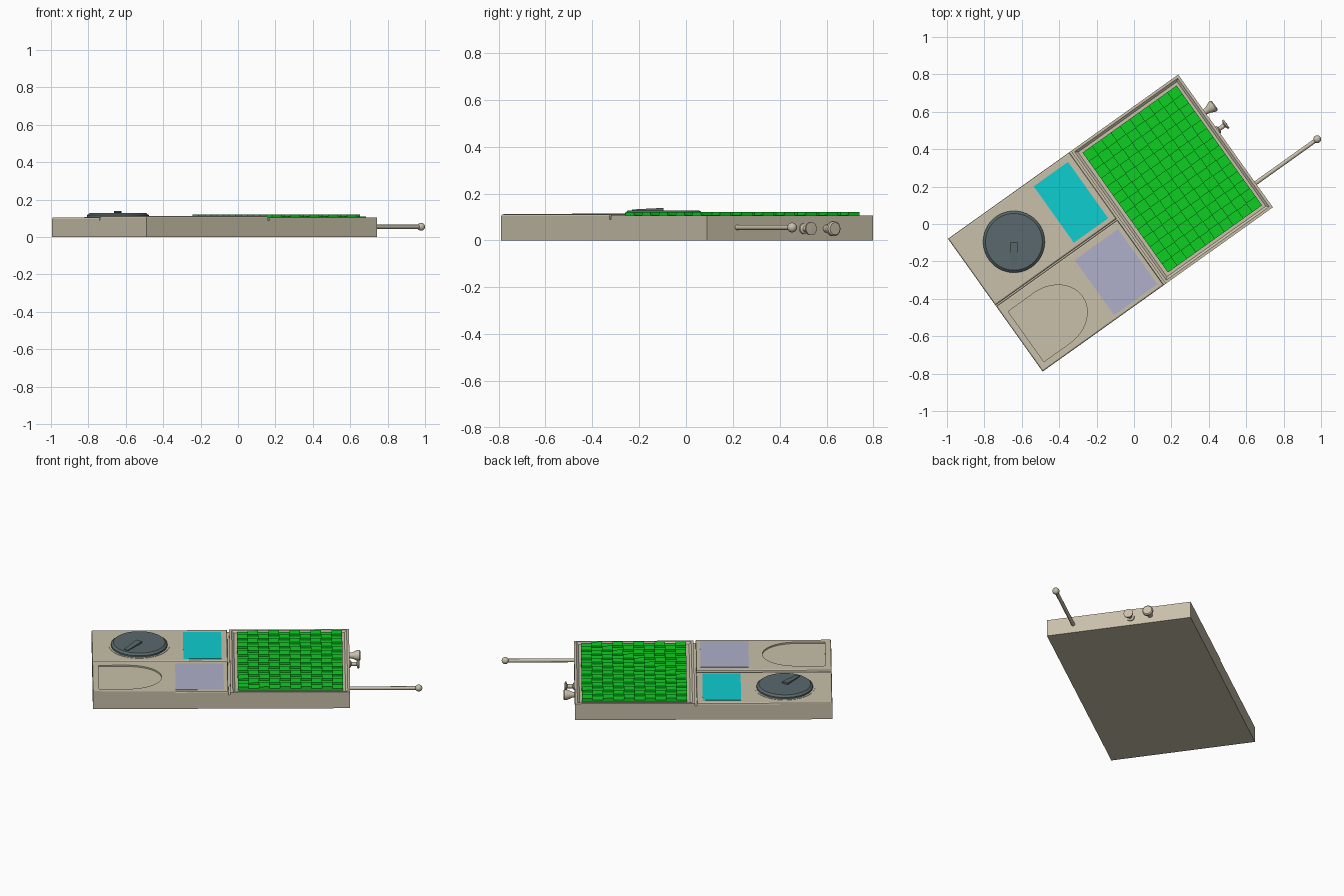
import bpy, bmesh, math
from mathutils import Matrix, Vector

cube = bpy.data.objects.get("Cube")
if cube:
    bpy.data.objects.remove(cube, do_unlink=True)

# The device lies turned on the ground; parts are built in its own frame
ANGLE = math.radians(35.5)
PLACE = Matrix.Translation((-0.126, 0.005, 0)) @ Matrix.Rotation(ANGLE, 4, 'Z')


def material(name, rgb):
    m = bpy.data.materials.new(name)
    m.use_nodes = True
    m.diffuse_color = (*rgb, 1)
    m.node_tree.nodes["Principled BSDF"].inputs["Base Color"].default_value = (*rgb, 1)
    return m


BEIGE = material("beige casing", (0.58, 0.525, 0.40))
GREEN = material("bright green", (0.004, 0.61, 0.016))
CYAN = material("cyan", (0.004, 0.61, 0.63))
LILAC = material("pale lilac", (0.43, 0.43, 0.59))
SLATE = material("dark slate", (0.10, 0.14, 0.15))


def finish(name, bm, mat, smooth=False):
    bmesh.ops.recalc_face_normals(bm, faces=bm.faces)
    mesh = bpy.data.meshes.new(name)
    bm.to_mesh(mesh)
    bm.free()
    mesh.materials.append(mat)
    obj = bpy.data.objects.new(name, mesh)
    bpy.context.collection.objects.link(obj)
    obj.matrix_world = PLACE
    bpy.ops.object.select_all(action='DESELECT')
    obj.select_set(True)
    bpy.context.view_layer.objects.active = obj
    if smooth:
        bpy.ops.object.shade_smooth_by_angle(angle=math.radians(35))
    return obj


def add_box(bm, u, v, z):
    size = Vector((u[1] - u[0], v[1] - v[0], z[1] - z[0]))
    mid = Vector((sum(u), sum(v), sum(z))) / 2
    mat = Matrix.Translation(mid) @ Matrix.Diagonal((*size, 1))
    return bmesh.ops.create_cube(bm, size=1, matrix=mat)["verts"]


def box(name, u, v, z, mat, bevel=0):
    bm = bmesh.new()
    add_box(bm, u, v, z)
    if bevel:
        rim = [e for e in bm.edges if all(w.co.z > z[1] - 1e-4 for w in e.verts)]
        bmesh.ops.bevel(bm, geom=rim, offset=bevel, segments=2, profile=0.5, affect='EDGES')
    return finish(name, bm, mat)


def lathe(name, profile, origin, mat, axis='Z', steps=32):
    """Spin (radius, height) points about the vertical or long axis."""
    bm = bmesh.new()
    verts = [bm.verts.new((r, 0, h)) for r, h in profile]
    edges = [bm.edges.new(p) for p in zip(verts, verts[1:])]
    bmesh.ops.spin(bm, geom=verts + edges, cent=(0, 0, 0), axis=(0, 0, 1),
                   angle=2 * math.pi, steps=steps)
    bmesh.ops.remove_doubles(bm, verts=bm.verts, dist=1e-5)
    turn = Matrix.Rotation(math.pi / 2, 4, 'Y') if axis == 'X' else Matrix()
    bm.transform(Matrix.Translation(origin) @ turn)
    return finish(name, bm, mat, True)


def prism(name, outline, z, mat):
    bm = bmesh.new()
    face = bm.faces.new([bm.verts.new((x, y, z[0])) for x, y in outline])
    top = bmesh.ops.extrude_face_region(bm, geom=[face])["geom"]
    for w in top:
        if isinstance(w, bmesh.types.BMVert):
            w.co.z = z[1]
    return finish(name, bm, mat)


# Casing and the two left-hand covers
L, W, SEAM = 0.756, 0.436, 0.09
box("casing", (-L, L), (-W, W), (0, SEAM), BEIGE)
box("dial_cover", (-L, 0.04), (0.0, W), (SEAM, 0.106), BEIGE, 0.008)
pad_cover = box("pad_cover", (-L, 0.04), (-W, -0.008), (SEAM, 0.112), BEIGE, 0.008)

# Rounded thumb recess cut into the pad cover
arc = [(-0.55 + 0.2 * math.cos(t), -0.232 + 0.165 * math.sin(t))
       for t in (math.pi * (i / 24 - 0.5) for i in range(25))]
cutter = prism("recess_cutter", [(-0.72, -0.397)] + arc + [(-0.72, -0.067)], (0.103, 0.2), BEIGE)
cutter.hide_render = True
cut = pad_cover.modifiers.new("thumb_recess", 'BOOLEAN')
cut.operation, cut.solver, cut.object = 'DIFFERENCE', 'EXACT', cutter
bpy.context.view_layer.objects.active = pad_cover
bpy.ops.object.modifier_apply(modifier=cut.name)
bpy.data.objects.remove(cutter, do_unlink=True)

# Keyboard frame: a tray with a sloping rim
bm = bmesh.new()
add_box(bm, (0.052, L), (-W, W), (SEAM, 0.106))
top = max(bm.faces, key=lambda f: f.calc_center_median().z)
bmesh.ops.inset_individual(bm, faces=[top], thickness=0.02, depth=0)
bmesh.ops.inset_individual(bm, faces=[top], thickness=0.018, depth=-0.01)
finish("keyboard_frame", bm, BEIGE)

# Keyboard: slab with a chequer of raised keys
U0, U1, V = 0.097, 0.715, 0.393
COLS, ROWS = 10, 14
box("keyboard_slab", (U0, U1), (-V, V), (SEAM, 0.109), GREEN)
du, dv = (U1 - U0) / COLS, 2 * V / ROWS
bm = bmesh.new()
for c in range(COLS):
    for r in range(ROWS):
        if (c + r) % 2 == 0:
            u, v = U0 + c * du, -V + r * dv
            add_box(bm, (u, u + du), (v, v + dv), (0.108, 0.121))
finish("keys", bm, GREEN)

# Screens
box("cyan_screen", (-0.22, 0.005), (0.028, 0.398), (0.104, 0.108), CYAN)
box("lilac_screen", (-0.27, 0.014), (-0.412, -0.05), (0.110, 0.114), LILAC)

# Dial with its collar and pointer
DIAL = (-0.478, 0.218, 0)
lathe("dial_collar", [(0.166, 0.1), (0.166, 0.108), (0.178, 0.108), (0.178, 0.1)],
      DIAL, BEIGE, steps=48)
lathe("dial", [(0.165, 0.1), (0.165, 0.117), (0.152, 0.128), (0, 0.128)], DIAL, SLATE, steps=48)
bm = bmesh.new()
for w in add_box(bm, (-0.02, 0.02), (-0.135, 0), (0.12, 0.139)):
    if w.co.y < -0.1:
        w.co.x *= 0.7
        if w.co.z > 0.13:
            w.co.z = 0.132
bm.transform(Matrix.Translation(DIAL) @ Matrix.Rotation(-ANGLE, 4, 'Z'))
finish("dial_pointer", bm, SLATE)

# Antenna and end knobs
lathe("antenna_rod", [(0, 0), (0.011, 0), (0.011, 0.4), (0, 0.4)], (0.75, -0.277, 0.055),
      BEIGE, 'X', 16)
ball = [(0.021 * math.sin(math.pi * i / 12), -0.021 * math.cos(math.pi * i / 12)) for i in range(13)]
lathe("antenna_ball", ball, (1.16, -0.277, 0.055), BEIGE, 'X', 24)
lathe("flared_knob", [(0, 0), (0.016, 0), (0.018, 0.02), (0.032, 0.05), (0.032, 0.062),
                      (0.026, 0.068), (0, 0.068)], (0.753, 0.19, 0.05), BEIGE, 'X')
lathe("spool_knob", [(0, 0), (0.024, 0), (0.022, 0.008), (0.012, 0.014), (0.012, 0.045),
                     (0.028, 0.052), (0.028, 0.06), (0, 0.062)], (0.753, 0.072, 0.05), BEIGE, 'X')
